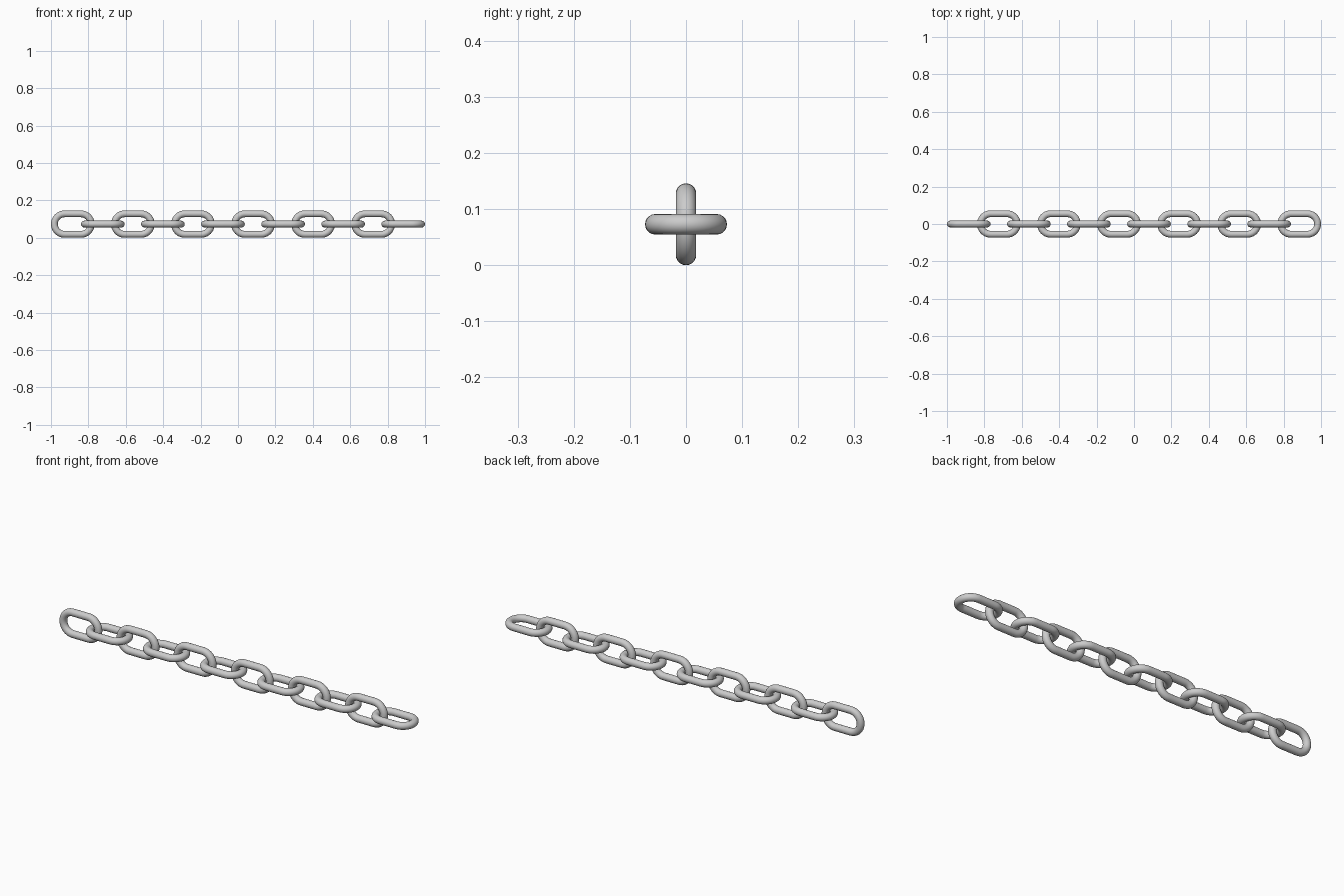
import bpy, bmesh
from math import sin, cos, pi

if "Cube" in bpy.data.objects:
    bpy.data.objects.remove(bpy.data.objects["Cube"])

LINKS = 12
R = 0.0182                            # wire radius
WIDTH = 0.146                         # outer width of a link
LENGTH = (2 + 4 * R * (LINKS - 1)) / LINKS
PITCH = LENGTH - 4 * R                # neighbouring links just touch
BEND = WIDTH / 2 - R                  # bend radius of wire centre line
HALF = LENGTH / 2 - WIDTH / 2         # half of the straight run
ARC, SIDES = 20, 20


def link_mesh():
    """Round wire swept round a stadium path lying in the XY plane."""
    path = []
    for side, start in ((1, -pi / 2), (-1, pi / 2)):
        for i in range(ARC + 1):
            path.append((side * HALF, start + pi * i / ARC))
    bm = bmesh.new()
    rings = []
    for cx, a in path:
        ring = []
        for j in range(SIDES):
            t = 2 * pi * j / SIDES
            d = BEND + R * cos(t)
            ring.append(bm.verts.new((cx + d * cos(a), d * sin(a), R * sin(t))))
        rings.append(ring)
    for i, ring in enumerate(rings):
        nxt = rings[(i + 1) % len(rings)]
        for j in range(SIDES):
            k = (j + 1) % SIDES
            f = bm.faces.new((ring[j], nxt[j], nxt[k], ring[k]))
            f.smooth = True
    bmesh.ops.recalc_face_normals(bm, faces=bm.faces[:])
    mesh = bpy.data.meshes.new("chain_link")
    bm.to_mesh(mesh)
    bm.free()
    return mesh


# Row of links, alternately upright and flat
mesh = link_mesh()
for n in range(LINKS):
    upright = n % 2 == 0
    name = ("upright_link_" if upright else "flat_link_") + str(n + 1)
    link = bpy.data.objects.new(name, mesh)
    link.location = (-1 + LENGTH / 2 + n * PITCH, 0, WIDTH / 2)
    link.rotation_euler.x = pi / 2 if upright else 0
    bpy.context.collection.objects.link(link)
